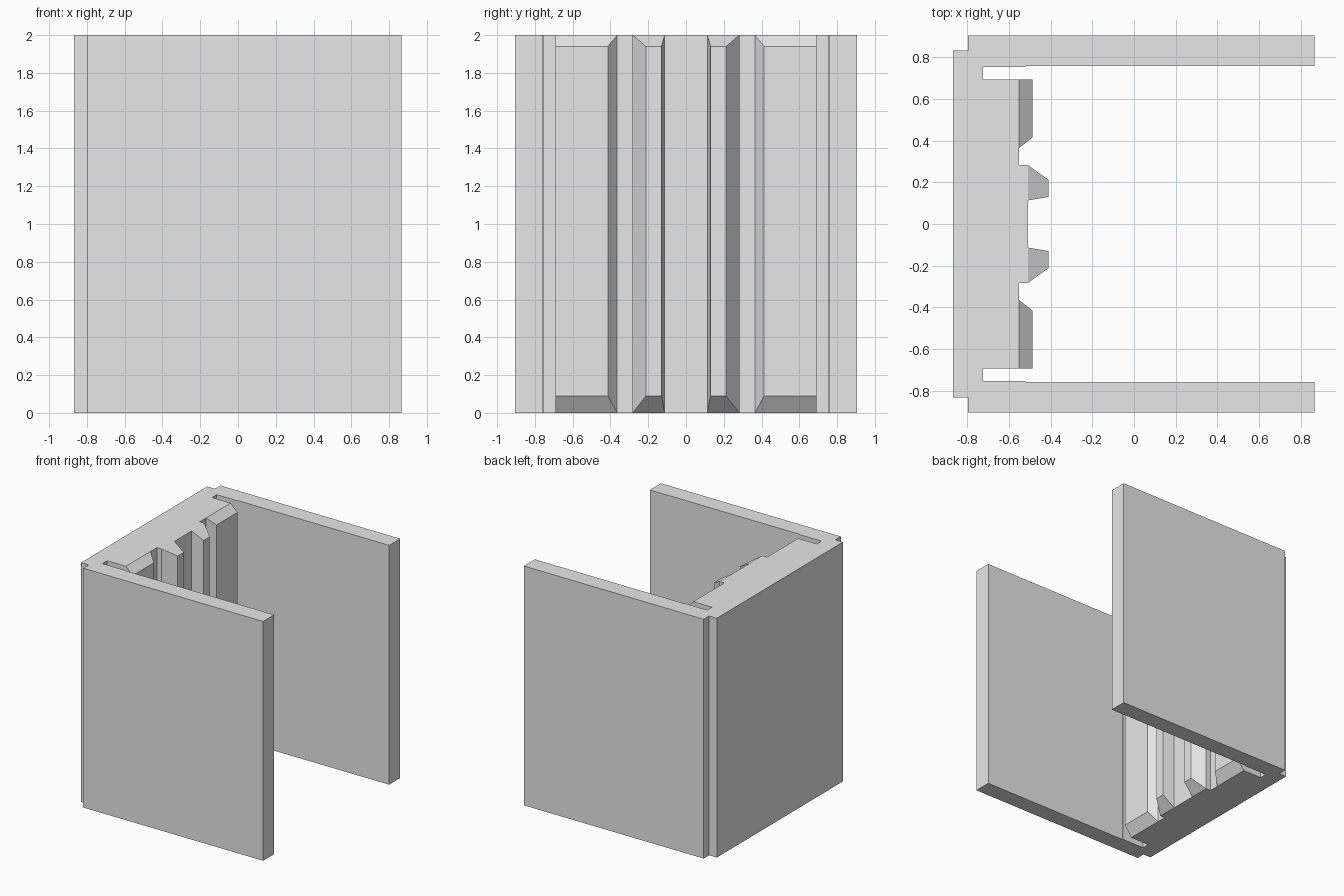
import bpy, bmesh

if "Cube" in bpy.data.objects:
    bpy.data.objects.remove(bpy.data.objects["Cube"])

HEIGHT = 2.0

grey = bpy.data.materials.new("light_grey")
grey.diffuse_color = (0.8, 0.8, 0.8, 1)
grey.use_nodes = True
grey.node_tree.nodes["Principled BSDF"].inputs["Base Color"].default_value = grey.diffuse_color


def make_object(name, bm):
    bmesh.ops.recalc_face_normals(bm, faces=bm.faces)
    mesh = bpy.data.meshes.new(name)
    bm.to_mesh(mesh)
    bm.free()
    mesh.materials.append(grey)
    obj = bpy.data.objects.new(name, mesh)
    bpy.context.collection.objects.link(obj)
    return obj


def loft(name, lower, upper):
    """Join two matching loops of points into a closed solid."""
    bm = bmesh.new()
    a = [bm.verts.new(p) for p in lower]
    b = [bm.verts.new(p) for p in upper]
    bm.faces.new(a)
    bm.faces.new(b)
    for i in range(len(a)):
        j = (i + 1) % len(a)
        bm.faces.new((a[i], a[j], b[j], b[i]))
    return make_object(name, bm)


# Channel body: plan outline of one half, mirrored across y
half = [(-0.868, 0.833), (-0.797, 0.833), (-0.797, 0.905), (0.866, 0.905),
        (0.866, 0.759), (-0.52, 0.759), (-0.52, 0.754), (-0.725, 0.754),
        (-0.725, 0.692), (-0.552, 0.692), (-0.552, 0.282), (-0.508, 0.282)]
outline = half + [(x, -y) for x, y in reversed(half)]
loft("channel_body", [(x, y, 0) for x, y in outline],
     [(x, y, HEIGHT) for x, y in outline])


# Ribs: full-height base tapering to a narrower tip with sloped ends
def rib(name, side, base_x, tip_x, base_y, tip_y):
    def ring(x, ys, z0, z1):
        return [(x, side * ys[0], z0), (x, side * ys[1], z0),
                (x, side * ys[1], z1), (x, side * ys[0], z1)]
    loft(name, ring(base_x, base_y, 0, HEIGHT),
         ring(tip_x, tip_y, 0.09, 1.94))


for label, side in (("left", -1), ("right", 1)):
    rib(f"inner_rib_{label}", side, -0.508, -0.41, (0.113, 0.282), (0.13, 0.212))
    rib(f"outer_rib_{label}", side, -0.552, -0.488, (0.364, 0.692), (0.414, 0.692))
